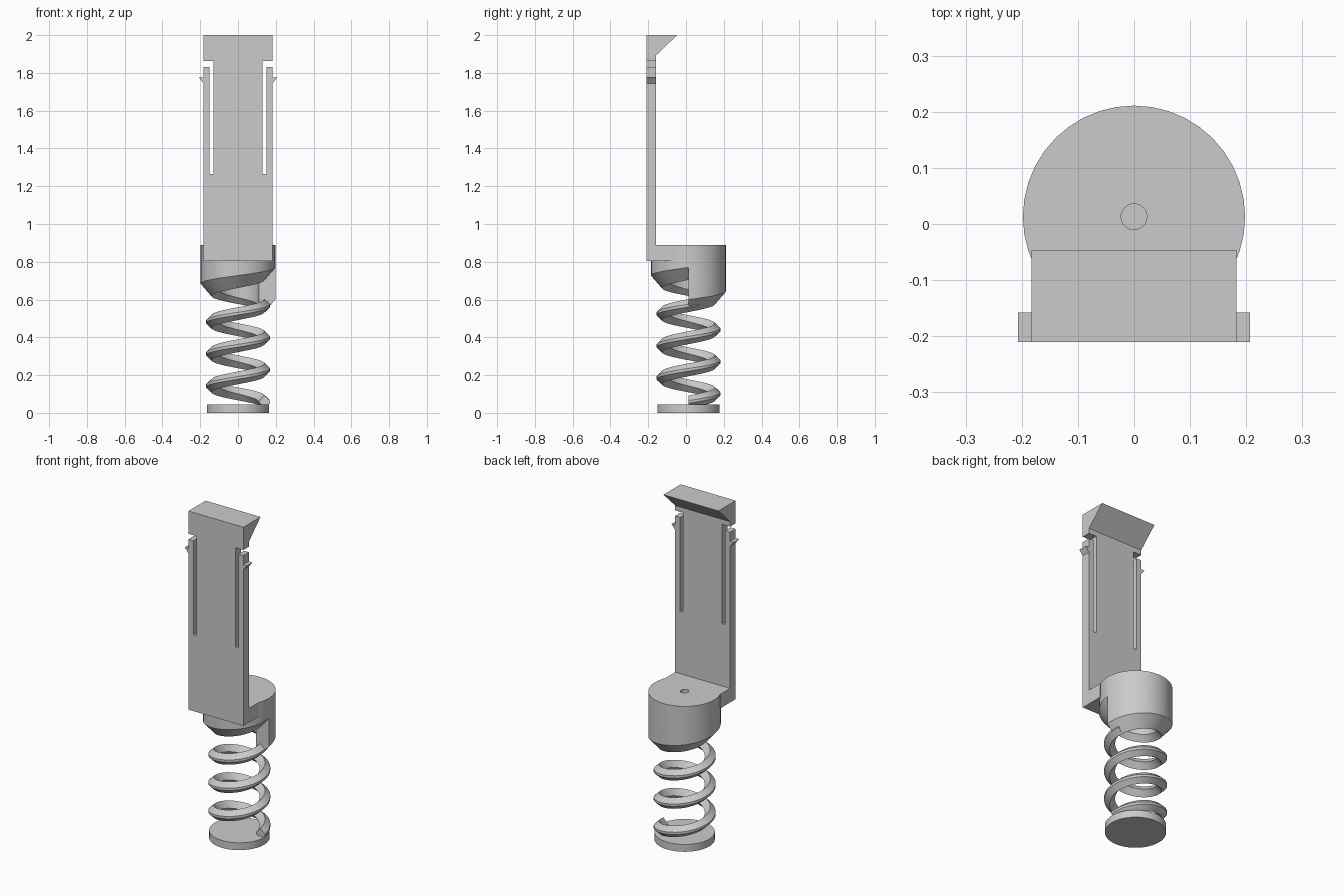
import bpy, bmesh, math
from mathutils import Vector

cube = bpy.data.objects.get("Cube")
if cube:
    bpy.data.objects.remove(cube, do_unlink=True)

grey = bpy.data.materials.new("plain grey")
grey.use_nodes = True
GREY = (0.6, 0.6, 0.6, 1)
grey.diffuse_color = GREY
grey.node_tree.nodes["Principled BSDF"].inputs["Base Color"].default_value = GREY

AXIS_Y = 0.013      # centre of the round parts
PITCH = 0.17        # rise per spring turn
SEGS = 40           # steps per turn


def finish(name, bm, smooth=False):
    bmesh.ops.recalc_face_normals(bm, faces=bm.faces)
    mesh = bpy.data.meshes.new(name)
    bm.to_mesh(mesh)
    bm.free()
    mesh.materials.append(grey)
    obj = bpy.data.objects.new(name, mesh)
    bpy.context.collection.objects.link(obj)
    if smooth:
        bpy.ops.object.select_all(action='DESELECT')
        obj.select_set(True)
        bpy.context.view_layer.objects.active = obj
        bpy.ops.object.shade_smooth_by_angle(angle=math.radians(30))
    return obj


def extrude(name, points, vector):
    """Solid from a flat outline pushed along a vector."""
    bm = bmesh.new()
    face = bm.faces.new([bm.verts.new(p) for p in points])
    result = bmesh.ops.extrude_face_region(bm, geom=[face], use_keep_orig=True)
    moved = [v for v in result["geom"] if isinstance(v, bmesh.types.BMVert)]
    bmesh.ops.translate(bm, verts=moved, vec=Vector(vector))
    return finish(name, bm)


def sweep(bm, section, turns):
    """Carry a closed (radius, height, follows_helix) section around the axis."""
    rings = []
    steps = round(SEGS * turns)
    for i in range(steps + 1):
        t = i / SEGS
        a = math.tau * t
        rings.append([bm.verts.new((r * math.cos(a), AXIS_Y + r * math.sin(a),
                                    z + PITCH * t * helix))
                      for r, z, helix in section])
    n = len(section)
    for lo, hi in zip(rings, rings[1:]):
        for k in range(n):
            j = (k + 1) % n
            bm.faces.new((lo[k], lo[j], hi[j], hi[k]))
    return rings


# Foot disc
bm = bmesh.new()
bmesh.ops.create_cone(bm, cap_ends=True, segments=SEGS, radius1=0.165,
                      radius2=0.165, depth=0.044)
bmesh.ops.translate(bm, verts=bm.verts, vec=(0, AXIS_Y, 0.022))
finish("foot_disc", bm, True)

# Coil spring with a diamond wire, blunt on the outside
bm = bmesh.new()
wire = [(0.11, 0, 1), (0.14, -0.034, 1), (0.169, -0.007, 1),
        (0.169, 0.007, 1), (0.14, 0.034, 1)]
wire = [(r, z + 0.058, h) for r, z, h in wire]
rings = sweep(bm, wire, 3.05)
bm.faces.new(rings[0])
bm.faces.new(rings[-1])
finish("coil_spring", bm, True)

# Hollow cup: helical chamfered rim, flat top with a small hole
bm = bmesh.new()
shell = [(0.11, 0.568, 1), (0.14, 0.534, 1), (0.198, 0.6, 1), (0.198, 0.89, 0),
         (0.023, 0.89, 0), (0.023, 0.82, 0), (0.11, 0.82, 0)]
rings = sweep(bm, shell, 1)
bm.faces.new(rings[0][:3] + rings[-1][2::-1])   # step where the rim ends meet
finish("spring_cup", bm, True)

# Bracket foot joining the blade to the cup, leaving the cup's hollow free
half = 0.183
front, back = -0.21, -0.158
inset = [(-half, front), (half, front), (half, -0.065), (0.1, -0.11), (-0.1, -0.11),
         (-half, -0.065)]
extrude("bracket_foot", [(x, y, 0.805) for x, y in inset], (0, 0, 0.085))

# Blade with two flexible side prongs and their barbs, mirrored outline
right = [(half, 0.89), (half, 1.745), (0.207, 1.775), (half, 1.775), (half, 1.83),
         (0.15, 1.83), (0.15, 1.265), (0.13, 1.265), (0.13, 1.865)]
outline = right + [(-x, z) for x, z in reversed(right)]
extrude("clip_blade", [(x, front, z) for x, z in outline], (0, back - front, 0))

# Hooked head
hook = [(front, 1.863), (back, 1.863), (back, 1.893), (-0.047, 2.0), (front, 2.0)]
extrude("hook_head", [(-half, y, z) for y, z in hook], (2 * half, 0, 0))
